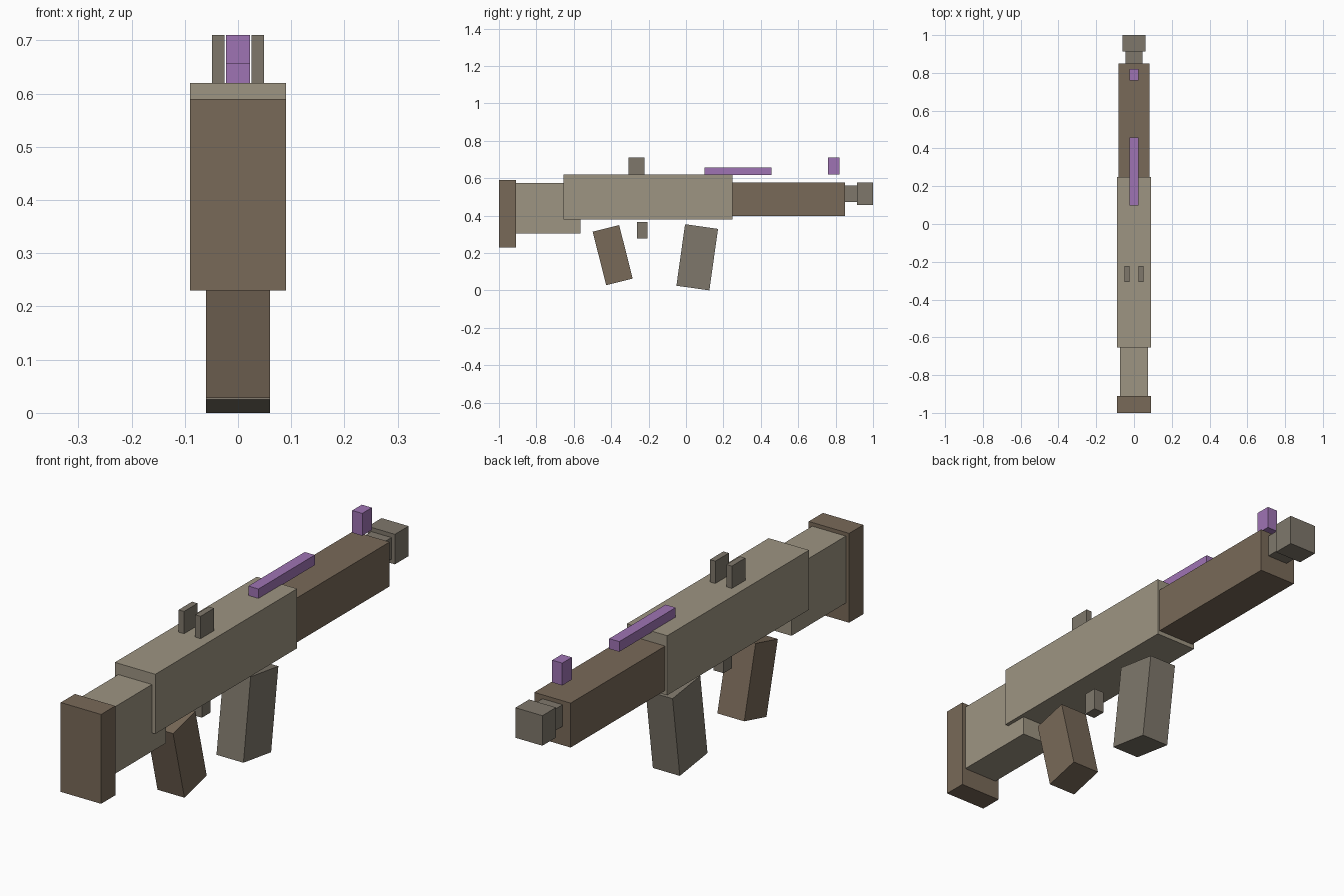
import bpy, bmesh
from math import radians
from mathutils import Matrix

if "Cube" in bpy.data.objects:
    bpy.data.objects.remove(bpy.data.objects["Cube"])


def material(name, rgb):
    m = bpy.data.materials.new(name)
    m.diffuse_color = (*[(c / 255) ** 2.2 for c in rgb], 1)
    m.use_nodes = True
    m.node_tree.nodes["Principled BSDF"].inputs["Base Color"].default_value = m.diffuse_color
    return m


BROWN = material("brown", (120, 105, 89))
TAN = material("tan", (156, 147, 129))
STEEL = material("steel", (126, 119, 107))
PURPLE = material("purple", (157, 115, 178))


def block(name, mat, x, y, z, tilt=0):
    """Box spanning the x, y and z ranges, tilted about its own centre on the x axis."""
    bm = bmesh.new()
    size = [b - a for a, b in (x, y, z)]
    bmesh.ops.create_cube(bm, size=1, matrix=Matrix.Diagonal((*size, 1)))
    me = bpy.data.meshes.new(name)
    bm.to_mesh(me)
    bm.free()
    me.materials.append(mat)
    ob = bpy.data.objects.new(name, me)
    ob.location = [(a + b) / 2 for a, b in (x, y, z)]
    ob.rotation_euler.x = radians(tilt)
    bpy.context.collection.objects.link(ob)
    return ob


def centred(name, mat, half, y, z, tilt=0):
    return block(name, mat, (-half, half), y, z, tilt)


# Stock and main body
centred("butt_plate", BROWN, 0.09, (-1.0, -0.91), (0.23, 0.59))
centred("stock", TAN, 0.075, (-0.91, -0.565), (0.305, 0.575))
centred("receiver", TAN, 0.09, (-0.655, 0.248), (0.38, 0.62))

# Front end
centred("handguard", BROWN, 0.081, (0.248, 0.85), (0.397, 0.576))
centred("barrel", STEEL, 0.045, (0.85, 0.913), (0.473, 0.56))
centred("muzzle", STEEL, 0.06, (0.913, 1.0), (0.456, 0.577))

# Underside parts, the grip and magazine being tilted
centred("grip", BROWN, 0.06, (-0.465, -0.319), (0.041, 0.336), 14.2)
centred("magazine", STEEL, 0.06, (-0.029, 0.149), (0.011, 0.343), -8)
centred("trigger", STEEL, 0.0225, (-0.262, -0.207), (0.277, 0.365))

# Sights and accent parts
for side, x in (("left", (-0.049, -0.025)), ("right", (0.025, 0.049))):
    block("rear_sight_" + side, STEEL, x, (-0.308, -0.222), (0.62, 0.71))
centred("top_rail", PURPLE, 0.0225, (0.098, 0.457), (0.617, 0.658))
centred("front_sight", PURPLE, 0.0225, (0.759, 0.82), (0.62, 0.71))
